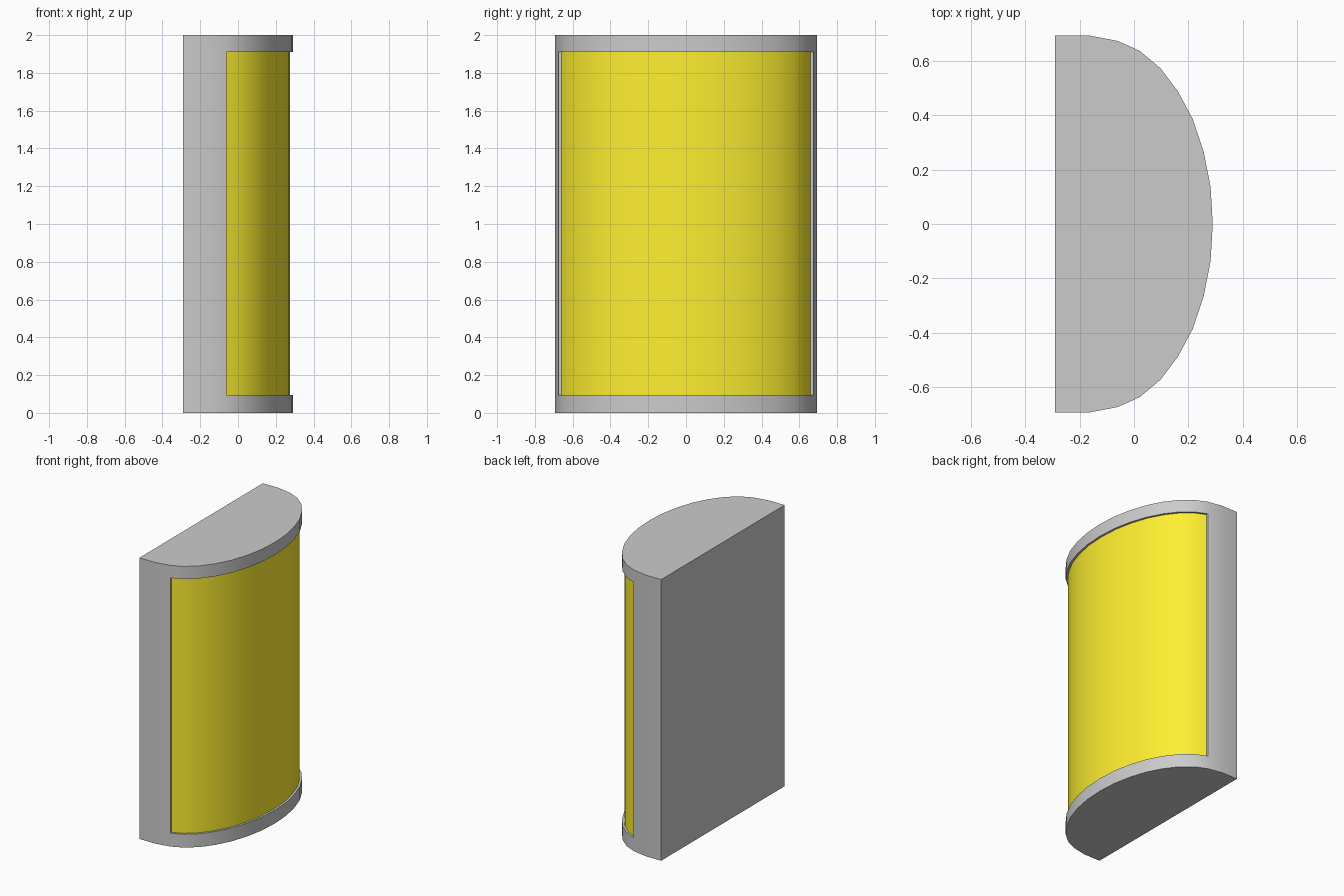
import bpy
import bmesh
from mathutils import Vector

if "Cube" in bpy.data.objects:
    bpy.data.objects.remove(bpy.data.objects["Cube"])

DEPTH = 0.015                      # how far the panel sits below the frame
LEVELS = [0.0, 0.095, 1.91, 2.0]   # base, panel bottom, panel top, top

# Half of the curved outline, from the flat back to the front of the curve
half = [(-0.29, 0.694), (-0.165, 0.694), (-0.06, 0.674), (0.022, 0.637),
        (0.098, 0.573), (0.162, 0.488), (0.217, 0.385), (0.257, 0.264),
        (0.282, 0.136), (0.29, 0.0)]
outline = [Vector((x, -y)) for x, y in half] + [Vector(p) for p in half[-2::-1]]
FIRST, LAST = 2, len(outline) - 3  # outline points where the panel starts and ends


def inset(i):
    """Outline point pushed inwards; panel ends move straight along y."""
    if i in (FIRST, LAST):
        p = outline[i]
        return Vector((p.x, p.y - DEPTH * (1 if p.y > 0 else -1)))
    t = (outline[i + 1] - outline[i - 1]).normalized()
    return outline[i] - Vector((t.y, -t.x)) * DEPTH


def finish(name, bm, material=None):
    bm.normal_update()
    mesh = bpy.data.meshes.new(name)
    bm.to_mesh(mesh)
    bm.free()
    obj = bpy.data.objects.new(name, mesh)
    bpy.context.collection.objects.link(obj)
    if material:
        mesh.materials.append(material)
    bpy.ops.object.select_all(action='DESELECT')
    obj.select_set(True)
    bpy.context.view_layer.objects.active = obj
    bpy.ops.object.shade_smooth_by_angle(angle=0.6)
    return obj


# Housing: flat back, curved front, closed ends, open window for the panel
bm = bmesh.new()
n = len(outline)
grid = [[bm.verts.new((p.x, p.y, z)) for p in outline] for z in LEVELS]
for k in range(3):
    for i in range(n - 1):
        if k == 1 and FIRST <= i < LAST:
            continue
        bm.faces.new((grid[k][i], grid[k][i + 1], grid[k + 1][i + 1], grid[k + 1][i]))
    bm.faces.new((grid[k][-1], grid[k][0], grid[k + 1][0], grid[k + 1][-1]))
bm.faces.new(grid[3])
bm.faces.new(grid[0][::-1])

# Recess walls around the window
span = range(FIRST, LAST + 1)
low, high = [{i: bm.verts.new((*inset(i), LEVELS[k])) for i in span} for k in (1, 2)]
for i in range(FIRST, LAST):
    bm.faces.new((grid[1][i], grid[1][i + 1], low[i + 1], low[i]))
    bm.faces.new((grid[2][i + 1], grid[2][i], high[i], high[i + 1]))
bm.faces.new((grid[2][FIRST], grid[1][FIRST], low[FIRST], high[FIRST]))
bm.faces.new((grid[1][LAST], grid[2][LAST], high[LAST], low[LAST]))
finish("housing", bm)

# Curved yellow panel at the bottom of the recess
yellow = bpy.data.materials.new("yellow")
yellow.diffuse_color = (1.0, 0.87, 0.03, 1.0)
yellow.use_nodes = True
yellow.node_tree.nodes["Principled BSDF"].inputs["Base Color"].default_value = yellow.diffuse_color
bm = bmesh.new()
rows = [[bm.verts.new((*inset(i), LEVELS[k])) for i in span] for k in (1, 2)]
for i in range(len(span) - 1):
    bm.faces.new((rows[0][i], rows[0][i + 1], rows[1][i + 1], rows[1][i]))
finish("front_panel", bm, yellow)
